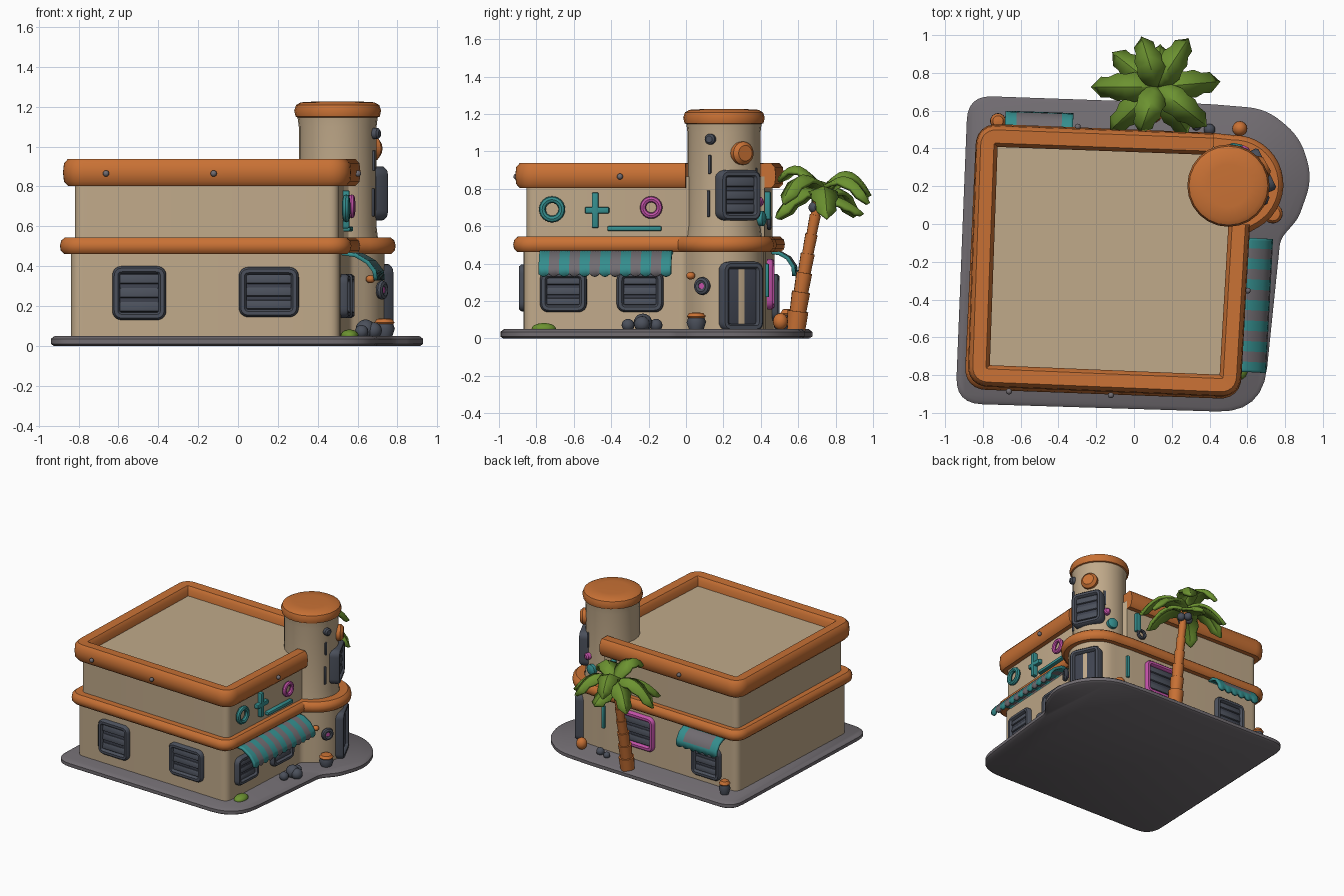
import bpy, bmesh, math
from mathutils import Matrix, Vector

if "Cube" in bpy.data.objects:
    bpy.data.objects.remove(bpy.data.objects["Cube"])

def mat(name, r, g, b):
    m = bpy.data.materials.new(name)
    m.diffuse_color = (r, g, b, 1)
    m.use_nodes = True
    m.node_tree.nodes["Principled BSDF"].inputs["Base Color"].default_value = m.diffuse_color
    return m

TAN = mat("sand plaster", .53, .40, .255)
ORANGE = mat("orange trim", .58, .165, .035)
GREY = mat("pavement grey", .165, .15, .165)
DARK = mat("dark slate", .07, .08, .105)
PANE = mat("pane slate", .05, .057, .08)
TEAL = mat("teal", .035, .27, .27)
PINK = mat("magenta", .55, .085, .40)
GREEN = mat("leaf green", .15, .29, .03)

def finish(name, bm, mats, M=None, angle=40):
    if M:
        bm.transform(M)
    bmesh.ops.recalc_face_normals(bm, faces=bm.faces[:])
    me = bpy.data.meshes.new(name)
    bm.to_mesh(me)
    bm.free()
    ob = bpy.data.objects.new(name, me)
    bpy.context.collection.objects.link(ob)
    for m in mats if isinstance(mats, list) else [mats]:
        me.materials.append(m)
    bpy.ops.object.select_all(action='DESELECT')
    ob.select_set(True)
    bpy.context.view_layer.objects.active = ob
    bpy.ops.object.shade_smooth_by_angle(angle=math.radians(angle))
    return ob

def fillet(pts):
    """Round each corner (x, y, r) of a closed outline."""
    out, n = [], len(pts)
    for i, (x, y, r) in enumerate(pts):
        p = Vector((x, y))
        if r == 0:
            out.append(p)
            continue
        a = p + (Vector(pts[i - 1][:2]) - p).normalized() * r
        b = p + (Vector(pts[(i + 1) % n][:2]) - p).normalized() * r
        for k in range(7):
            t = k / 6
            out.append(a * (1 - t) ** 2 + p * 2 * t * (1 - t) + b * t * t)
    return out

def arc(cx, cy, r, a0, a1, n):
    return [(cx + r * math.cos(math.radians(a0 + (a1 - a0) * k / n)),
             cy + r * math.sin(math.radians(a0 + (a1 - a0) * k / n)), 0) for k in range(n + 1)]

def sweep(name, path, profile, m, closed=True, ring=True, M=None):
    """Carry an (offset, z) profile round a path; ring=False caps it as a solid."""
    bm, rows, n = bmesh.new(), [], len(path)
    for i, p in enumerate(path):
        a = path[i - 1] if closed or i > 0 else p * 2 - path[1]
        b = path[(i + 1) % n] if closed or i < n - 1 else p * 2 - path[i - 1]
        t1, t2 = (p - a).normalized(), (b - p).normalized()
        n1, n2 = Vector((t1.y, -t1.x)), Vector((t2.y, -t2.x))
        off = (n1 + n2) / max(.6, 1 + n1.dot(n2))
        rows.append([bm.verts.new((*(p + off * o), z)) for o, z in profile])
    k = len(profile)
    for i in range(n if closed else n - 1):
        A, B = rows[i], rows[(i + 1) % n]
        for j in range(k if ring else k - 1):
            bm.faces.new((A[j], B[j], B[(j + 1) % k], A[(j + 1) % k]))
    if not closed:
        bm.faces.new(rows[0])
        bm.faces.new(rows[-1])
    elif not ring:
        bm.faces.new([r[0] for r in rows])
        bm.faces.new([r[-1] for r in rows])
    return finish(name, bm, m, M)

def on_wall(x, y, z, deg):
    """Local x runs along the wall, y up, z outward."""
    a = math.radians(deg)
    o, t = Vector((math.cos(a), math.sin(a), 0)), Vector((-math.sin(a), math.cos(a), 0))
    R = Matrix((t, Vector((0, 0, 1)), o)).transposed().to_4x4()
    return Matrix.Translation((x, y, z)) @ R

def front(x, z): return on_wall(x, -.82 - .037 * (x + .84), z, -92)
def right(y, z): return on_wall(.515 + .052 * (y + .87), y, z, -3)
def back(x, z): return on_wall(x, .475 - .042 * (x + .78), z, 88)
def tower(deg, z, r=.195):
    a = math.radians(deg)
    return on_wall(.5 + r * math.cos(a), .2 + r * math.sin(a), z, deg)

def box(name, size, m, M, bev=.008):
    bm = bmesh.new()
    bmesh.ops.create_cube(bm, size=1, matrix=Matrix.Diagonal((*size, 1)))
    bmesh.ops.bevel(bm, geom=bm.edges[:], offset=bev, segments=2, affect='EDGES', profile=.5)
    return finish(name, bm, m, M)

def ball(name, loc, size, m):
    bm = bmesh.new()
    bmesh.ops.create_uvsphere(bm, u_segments=16, v_segments=10, radius=1,
                              matrix=Matrix.Translation(loc) @ Matrix.Diagonal((*size, 1)))
    return finish(name, bm, m, None, 60)

def circle(r, n=24):
    return [Vector(p[:2]) for p in arc(0, 0, r, 0, 360, n)[:-1]]

def drum(name, r, layers, m, M):
    return sweep(name, circle(r), layers, m, True, False, M)

def torus(name, r, t, m, M):
    prof = [(t * math.cos(k * math.pi / 4), t * math.sin(k * math.pi / 4)) for k in range(8)]
    return sweep(name, circle(r), prof, m, True, True, M)

def window(name, M, w, h, m=DARK, slats=3):
    a, b = w / 2 - .02, h / 2 - .02
    path = fillet([(-a, -b, .03), (a, -b, .03), (a, b, .03), (-a, b, .03)])
    sweep(name + "_frame", path, [(-.018, -.04), (-.018, .02), (-.008, .032), (.01, .032),
                                  (.02, .02), (.02, -.04)], m, M=M)
    box(name + "_pane", (2 * a, 2 * b, .05), PANE, M @ Matrix.Translation((0, 0, -.015)))
    for i in range(slats):
        y = (i - (slats - 1) / 2) * 2 * b / (slats + .3)
        box(f"{name}_slat_{i}", (2 * a - .03, b * 1.3 / slats, .03), DARK,
            M @ Matrix.Translation((0, y, .004)) @ Matrix.Rotation(-.15, 4, 'X'))

def awning(name, M, length, n, prof, rule):
    bm, cols = bmesh.new(), []
    for i in range(n * 4 + 1):
        x = -length / 2 + length * i / (n * 4)
        dip = .016 * math.sin(math.pi * (i % 4) / 4)
        cols.append([bm.verts.new((x, z - (dip if k == len(prof) - 1 else 0), o))
                     for k, (o, z) in enumerate(prof)])
    for i in range(n * 4):
        for k in range(len(prof) - 1):
            f = bm.faces.new((cols[i][k], cols[i + 1][k], cols[i + 1][k + 1], cols[i][k + 1]))
            f.material_index = rule(i // 4, k)
    ob = finish(name, bm, [TEAL, GREY], M)
    s = ob.modifiers.new("thickness", 'SOLIDIFY')
    s.thickness, s.offset = .02, 0

# pavement slab
slab = fillet([(-.945, -.95, .14), (.68, -1.0, .24), (.775, -.08, .04), (.87, .03, .04), (.945, .24, .1),
               (.88, .46, .1), (.7, .61, .1), (.4, .635, .05), (-.88, .68, .13)])
sweep("pavement", slab, [(-.015, 0), (0, .01), (0, .035), (-.02, .05)], GREY, ring=False)

# ground floor, belt, upper floor, parapet
lower = fillet([(-.84, -.82, .06), (.51, -.87, .06), (.557, -.01, .03)] +
               arc(.53, .21, .205, -60, 92, 16) + [(.4, .428, .03), (-.78, .475, .06)])
sweep("ground_floor", lower, [(0, .04), (0, .5)], TAN, ring=False)
sweep("belt_trim", lower, [(-.02, .462), (.035, .462), (.052, .478), (.056, .503), (.05, .528),
                           (.03, .545), (-.03, .545)], ORANGE)
upper = fillet([(-.82, -.8, .05), (.505, -.855, .05), (.555, 0, 0), (.5, .2, 0), (.42, .42, 0),
                (-.775, .465, .05)])
sweep("upper_floor", upper, [(0, .5), (0, .865)], TAN, ring=False)
i0 = next(i for i, p in enumerate(upper) if abs(p.x - .555) < 1e-5)
rim = upper[i0 + 2:] + upper[:i0 + 1]
sweep("parapet", rim, [(-.055, .83), (-.055, .91), (-.035, .935), (.035, .938), (.055, .915), (.06, .87),
                       (.055, .825), (.035, .803), (-.03, .803)], ORANGE, closed=False)
for k, M in enumerate([front(-.66, .865), front(-.12, .865), right(-.35, .865), back(-.3, .865)]):
    ball(f"parapet_stud_{k}", M @ Vector((0, 0, .06)), (.016, .016, .016), GREY)

# round tower
up = Matrix.Translation((.5, .203, 0))
drum("tower", .195, [(.012, .5), (0, .6), (0, 1.1), (.008, 1.16)], TAN, up)
drum("tower_cap", .215, [(-.03, 1.14), (-.004, 1.15), (.003, 1.18), (-.006, 1.208), (-.03, 1.222), (-.1, 1.226)],
     ORANGE, up)
window("tower_window", tower(25, .765), .24, .27)
window("door", tower(25, .225, .225), .24, .37, slats=0)
drum("tower_disc", .062, [(0, -.03), (0, .02), (-.02, .04)], ORANGE, tower(30, .99))
drum("tower_vent", .028, [(0, -.02), (0, .02), (-.01, .03)], DARK, tower(-20, 1.065))
for k, (a, z, h) in enumerate([(-22, .93, .1), (-24, .72, .14), (-5, .67, .05), (62, .85, .12)]):
    box(f"tower_crack_{k}", (.016, h, .018), DARK, tower(a, z), .004)

# windows
window("front_window_left", front(-.495, .265), .27, .27)
window("front_window_right", front(.155, .27), .30, .25)
window("side_window_front", right(-.655, .25), .25, .22)
window("side_window_rear", right(-.245, .25), .25, .22)
window("back_window_pink", back(.11, .29), .30, .27, PINK)
window("back_window_awning", back(-.51, .22), .26, .25)

# awnings
awning("side_awning", right(-.425, 0), .71, 13,
       [(0, .465), (.07, .455), (.13, .42), (.165, .375), (.17, .345)], lambda i, k: i % 2)
awning("back_awning", back(-.505, 0), .36, 6,
       [(0, .46), (.04, .455), (.085, .43), (.115, .385), (.12, .35)],
       lambda i, k: int(0 < i < 5 and 1 <= k <= 2))

# wall signs
torus("ring_sign_teal", .052, .018, TEAL, right(-.715, .69) @ Matrix.Translation((0, 0, .02)))
torus("ring_sign_pink", .044, .016, PINK, right(-.185, .70) @ Matrix.Translation((0, 0, .02)))
box("cross_sign_upright", (.036, .19, .05), TEAL, right(-.485, .685))
box("cross_sign_bar", (.13, .035, .045), TEAL, right(-.475, .685))
box("bar_sign", (.29, .026, .05), TEAL, right(-.275, .587))
torus("back_ring_dark", .03, .012, DARK, back(.3, .62) @ Matrix.Translation((0, 0, .015)))
drum("back_disc_teal", .04, [(0, -.02), (0, .02), (-.015, .03)], TEAL, tower(78, .64, .2))
drum("back_disc_pink", .025, [(0, -.02), (0, .02), (-.01, .03)], PINK, tower(66, .73, .2))
box("back_sign_teal", (.04, .15, .05), TEAL, back(.33, .71))
box("back_pipe_teal", (.025, .18, .04), TEAL, back(.42, .31))
torus("round_lamp", .03, .018, DARK, tower(-27, .28, .23) @ Matrix.Translation((0, 0, .02)))
drum("round_lamp_centre", .016, [(0, -.02), (0, .03)], PINK, tower(-27, .28, .23))
ball("lamp_knob", (.665, .025, .335), (.024, .024, .02), ORANGE)

# pots, rocks and bush
def pot(name, x, y, r, h):
    M = Matrix.Translation((x, y, .045))
    drum(name, r, [(-.01, 0), (.004, h * .45), (-.005, h * .75)], DARK, M)
    drum(name + "_top", r, [(-.005, h * .7), (.003, h * .8), (-.01, h), (-.03, h * 1.03)], ORANGE, M)
pot("side_pot", .735, .055, .048, .09)
pot("back_pot", -.72, .545, .038, .11)
ball("orange_urn", (.56, .505, .09), (.04, .04, .045), ORANGE)
for k, (x, y, r) in enumerate([(.62, -.31, .034), (.68, -.235, .042), (.63, -.16, .034), (.64, -.23, .05),
                               (.4, .5, .03), (.33, .52, .025)]):
    ball(f"rock_{k}", (x, y, .045 + r * .75), (r, r, r), DARK)
ball("bush", (.56, -.76, .052), (.045, .065, .03), GREEN)

# palm trunk: flared stacked segments
bm = bmesh.new()
for k in range(7):
    t = k / 7
    p = Vector((.1 + .02 * t, .585 + .125 * t ** 1.2, .03 + .72 * t))
    q = Vector((.1 + .02 * (t + .16), .585 + .125 * (t + .16) ** 1.2, .03 + .72 * (t + .16)))
    r = .027 + .03 * (1 - t) ** 1.8
    R = (q - p).to_track_quat('Z', 'Y').to_matrix().to_4x4()
    bmesh.ops.create_cone(bm, cap_ends=True, segments=12, radius1=r * .9, radius2=r, depth=(q - p).length,
                          matrix=Matrix.Translation((p + q) / 2) @ R)
finish("palm_trunk", bm, ORANGE)
for k in range(4):
    a = k * math.pi / 2
    ball(f"palm_nut_{k}", (.12 + .035 * math.cos(a), .72 + .035 * math.sin(a), .7), (.03, .03, .03), DARK)

# palm leaves: yaw, length, rise, drop
HALF = [.012, .045, .062, .075, .064, .07, .05, .05, .004]
for n, (yaw, L, rise, drop) in enumerate([
        (107, .27, .5, .50), (57, .30, .42, .46), (142, .29, .25, .36), (180, .34, .36, .46), (223, .33, .20, .32),
        (304, .29, .22, .34), (322, .33, .46, .50), (5, .33, .26, .38), (250, .25, .52, .44), (85, .22, .0, .1)]):
    bm, rows = bmesh.new(), []
    for k, h in enumerate(HALF):
        t = k / 8
        z = .76 + rise * t - drop * t * t
        rows.append([bm.verts.new((L * t - abs(s) * .01, s * h, z - abs(s) * h * .4)) for s in (-1, 0, 1)])
    for A, B in zip(rows, rows[1:]):
        for j in (0, 1):
            bm.faces.new((A[j], B[j], B[j + 1], A[j + 1]))
    ob = finish(f"palm_leaf_{n}", bm, GREEN,
                Matrix.Translation((.12, .725, 0)) @ Matrix.Rotation(math.radians(yaw), 4, 'Z'), 25)
    s = ob.modifiers.new("thickness", 'SOLIDIFY')
    s.thickness, s.offset = .022, 0
